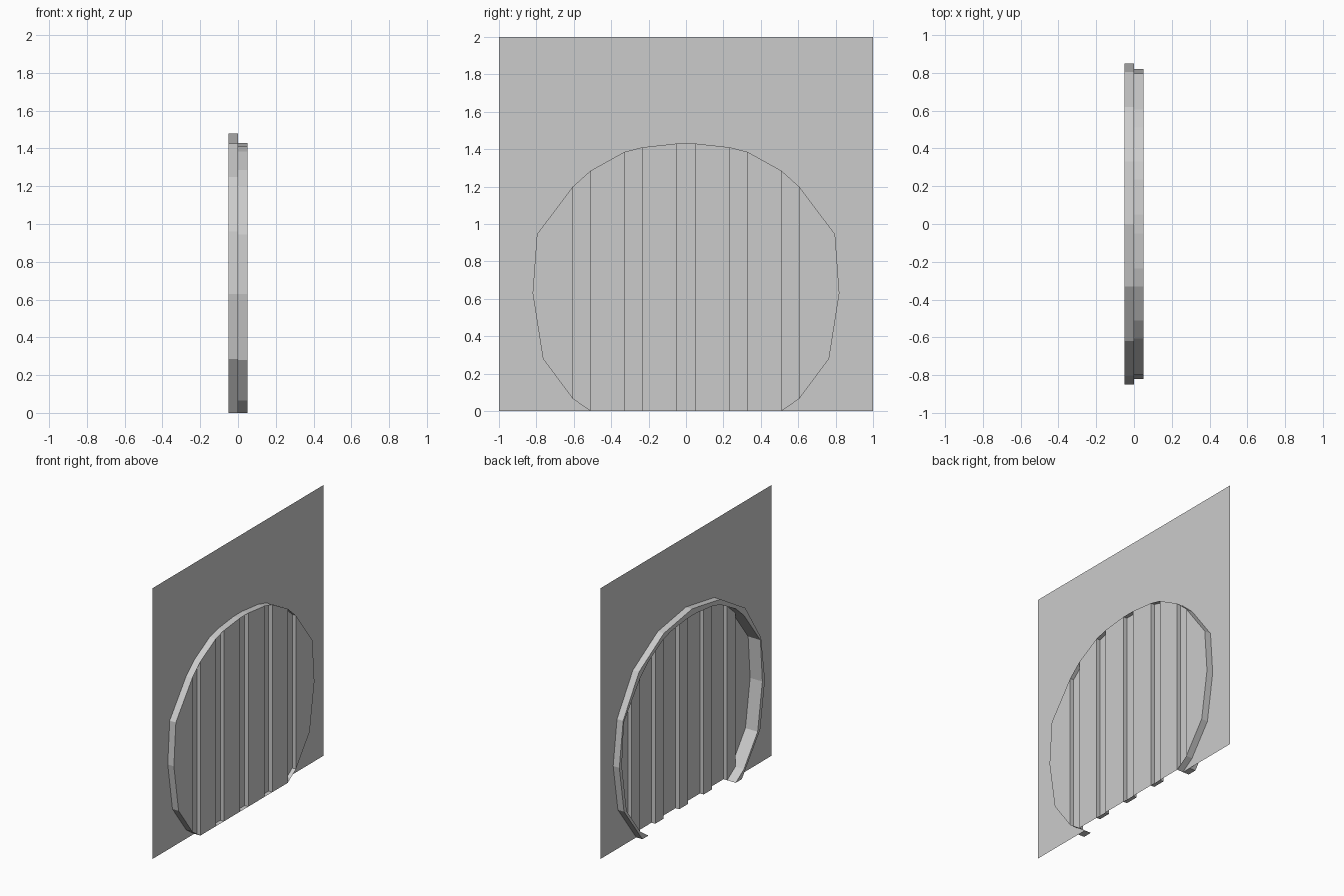
import bpy, bmesh

cube = bpy.data.objects.get("Cube")
if cube:
    bpy.data.objects.remove(cube, do_unlink=True)

grey = bpy.data.materials.new("plain_grey")
grey.use_nodes = True
grey.diffuse_color = (0.6, 0.6, 0.6, 1)
grey.node_tree.nodes["Principled BSDF"].inputs["Base Color"].default_value = (0.6, 0.6, 0.6, 1)

FRAME_X, DOOR_X, PLANK_X = -0.05, 0.05, 0.02

# Half profiles as (y, z), from the top centre outwards and down
frame_half = [(0, 1.48), (0.33, 1.425), (0.62, 1.25), (0.805, 0.96),
              (0.85, 0.63), (0.795, 0.285), (0.58, 0)]
upper = [(0.05, 1.43), (0.235, 1.41), (0.33, 1.385), (0.51, 1.285),
         (0.605, 1.2), (0.797, 0.945), (0.82, 0.63)]
lower = [(0.51, 0), (0.605, 0.065), (0.765, 0.28), (0.82, 0.63)]


def arch(half):
    """Mirror a half profile into a path from the -y foot to the +y foot."""
    return [(-y, z) for y, z in reversed(half) if y > 0] + half


def height(points, y):
    """Height of a half profile at distance |y| from the centre."""
    y = abs(y)
    if y <= points[0][0]:
        return points[0][1]
    for (a, za), (b, zb) in zip(points, points[1:]):
        if y <= b + 1e-6:
            return za + (zb - za) * (y - a) / (b - a)
    return points[-1][1]


def face(bm, points):
    return bm.faces.new([bm.verts.new(p) for p in points])


def finish(bm, name, recalc=False):
    bmesh.ops.remove_doubles(bm, verts=bm.verts, dist=1e-4)
    if recalc:
        bmesh.ops.recalc_face_normals(bm, faces=bm.faces)
    mesh = bpy.data.meshes.new(name)
    bm.to_mesh(mesh)
    bm.free()
    mesh.materials.append(grey)
    obj = bpy.data.objects.new(name, mesh)
    bpy.context.scene.collection.objects.link(obj)


outer = arch(frame_half)
inner = arch(upper + lower[-2::-1])

# Wall sheet with the arched opening
bm = bmesh.new()
outline = [(-1, 0), (-1, 2), (1, 2), (1, 0)] + outer[::-1]
face(bm, [(0, y, z) for y, z in outline])
finish(bm, "wall")

# Raised frame around the opening
bm = bmesh.new()
ring = face(bm, [(FRAME_X, y, z) for y, z in outer + inner[::-1]])
extruded = bmesh.ops.extrude_face_region(bm, geom=[ring], use_keep_orig=True)
moved = [v for v in extruded["geom"] if isinstance(v, bmesh.types.BMVert)]
bmesh.ops.translate(bm, verts=moved, vec=(-FRAME_X, 0, 0))
finish(bm, "door_frame", recalc=True)

# Recess lining from the wall back to the door
bm = bmesh.new()
for (ya, za), (yb, zb) in zip(inner, inner[1:]):
    face(bm, [(0, ya, za), (DOOR_X, ya, za), (DOOR_X, yb, zb), (0, yb, zb)])
finish(bm, "recess_lining")

# Door sheet in columns, with five raised planks
bm = bmesh.new()
half_columns = sorted({y for y, z in upper + lower})
columns = [-y for y in reversed(half_columns)] + half_columns
plank_centres = (-0.5575, -0.2825, 0, 0.2825, 0.5575)
for a, b in zip(columns, columns[1:]):
    middle = (a + b) / 2
    is_plank = any(abs(middle - c) < 0.02 for c in plank_centres)
    x = PLANK_X if is_plank else DOOR_X
    za, zb = height(lower, a), height(lower, b)
    ta, tb = height(upper, a), height(upper, b)
    face(bm, [(x, a, za), (x, a, ta), (x, b, tb), (x, b, zb)])
    if is_plank:
        # Plank sides and bottom end
        face(bm, [(DOOR_X, a, za), (DOOR_X, a, ta), (x, a, ta), (x, a, za)])
        face(bm, [(x, b, zb), (x, b, tb), (DOOR_X, b, tb), (DOOR_X, b, zb)])
        if abs(middle) < 0.5:
            face(bm, [(x, a, za), (x, b, zb), (DOOR_X, b, zb), (DOOR_X, a, za)])
finish(bm, "plank_door")
